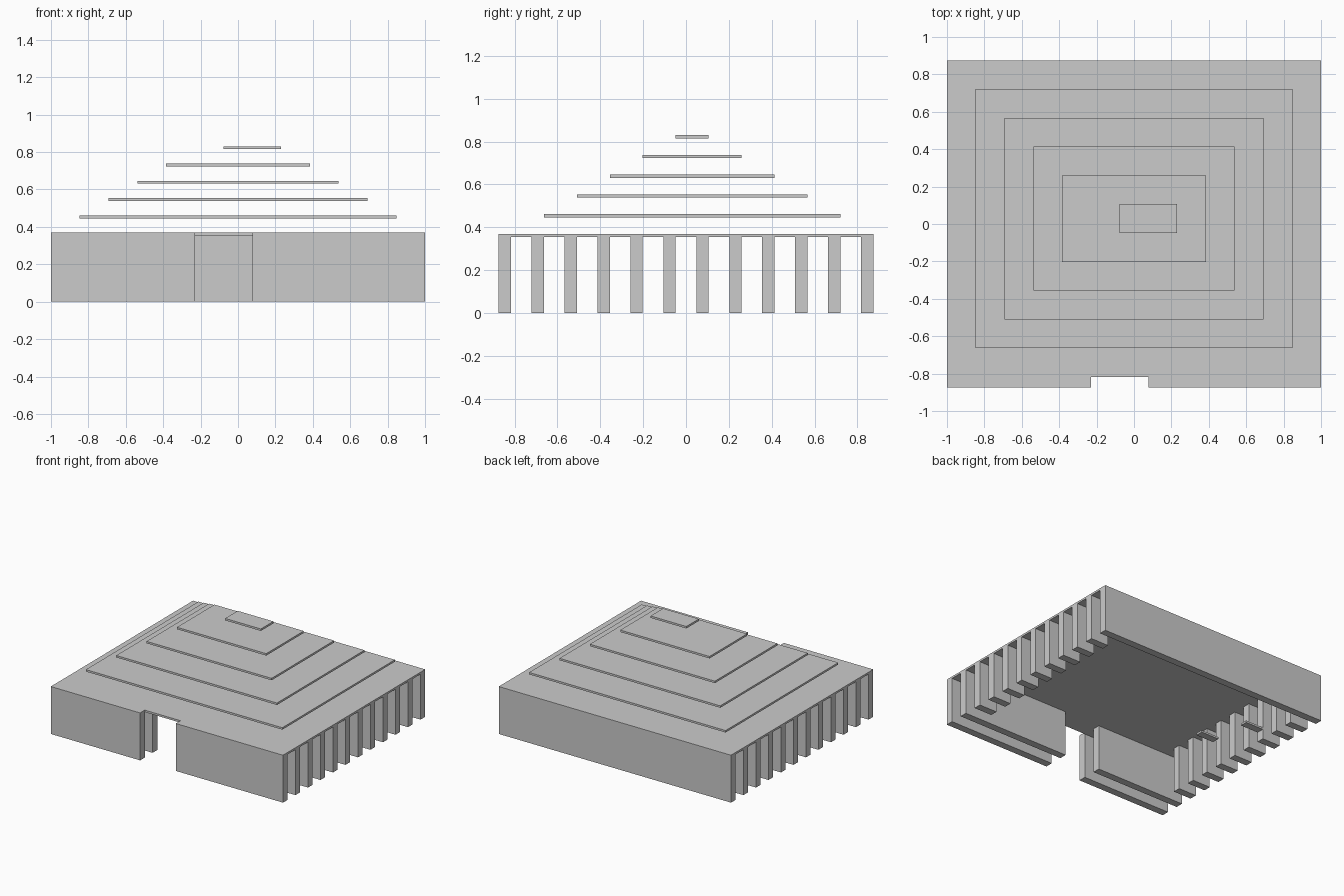
import bpy

if "Cube" in bpy.data.objects:
    bpy.data.objects.remove(bpy.data.objects["Cube"])

P = 2 / 13            # block pitch
D = 0.375 * P         # wall thickness
H = 0.6 * P           # course height
T = 0.1 * P           # slab thickness
WALL_H = 4 * H
FRONT = -0.875


def box(name, x0, x1, y0, y1, z0, z1):
    verts = [(x, y, z) for x in (x0, x1) for y in (y0, y1) for z in (z0, z1)]
    faces = [(0, 1, 3, 2), (4, 6, 7, 5), (0, 4, 5, 1),
             (2, 3, 7, 6), (0, 2, 6, 4), (1, 5, 7, 3)]
    mesh = bpy.data.meshes.new(name)
    mesh.from_pydata(verts, [], faces)
    obj = bpy.data.objects.new(name, mesh)
    bpy.context.collection.objects.link(obj)
    return obj


def row_y(n):
    return FRONT + n * P


# Double front wall, split by the doorway
for n, label in ((0, "outer"), (1, "inner")):
    y = row_y(n)
    box(f"front_wall_left_{label}", -1, -1 + 5 * P, y, y + D, 0, WALL_H)
    box(f"front_wall_right_{label}", -1 + 7 * P, 1, y, y + D, 0, WALL_H)

# Solid back wall
box("back_wall", -1, 1, row_y(11), row_y(11) + D, 0, WALL_H)

# Spaced posts along both sides
for n in range(2, 11):
    y = row_y(n)
    box(f"left_post_{n}", -1, -1 + P, y, y + D, 0, WALL_H)
    box(f"right_post_{n}", 1 - P, 1, y, y + D, 0, WALL_H)

# Stepped roof of floating slabs
roof_y = FRONT + D + 5.5 * P
for i in range(6):
    half_x = (6.5 - i) * P
    half_y = (5.5 - i) * P
    left = -half_x if i < 5 else -0.5 * P   # short off-centre cap
    top = (4 + i) * H
    box(f"roof_slab_{i}", left, half_x, roof_y - half_y, roof_y + half_y,
        top - T, top)

# Small low ledges inside
for k, n in ((2, 6), (1, 8)):
    x = -1 + k * P
    box(f"ledge_{n}", x, x + P, row_y(n), row_y(n) + D, H - T, H)
